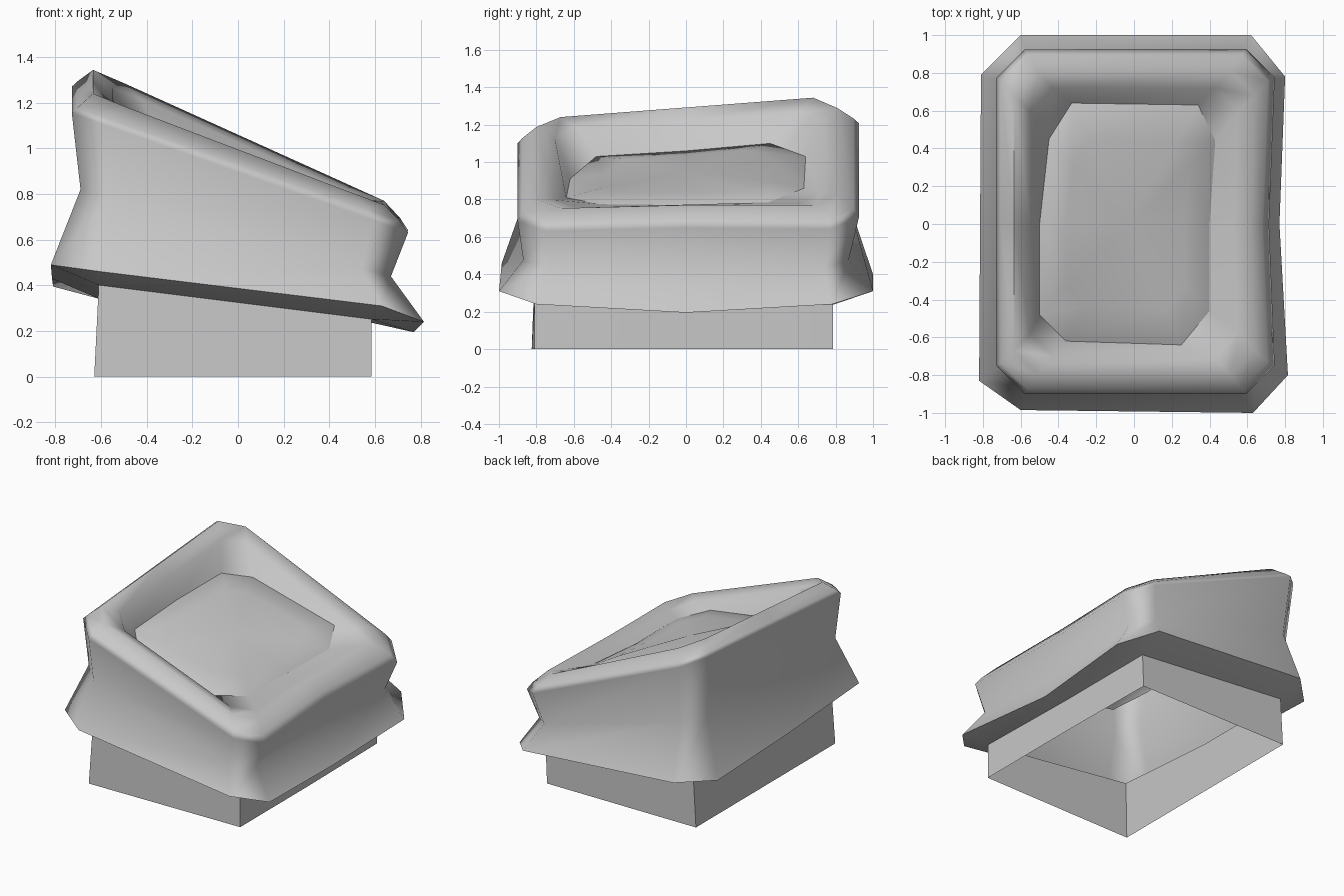
import bpy, bmesh, math

if "Cube" in bpy.data.objects:
    bpy.data.objects.remove(bpy.data.objects["Cube"])

grey = bpy.data.materials.new("plain grey")
grey.diffuse_color = (0.58, 0.58, 0.58, 1)
grey.use_nodes = True
grey.node_tree.nodes["Principled BSDF"].inputs["Base Color"].default_value = grey.diffuse_color


def ring(x0, x1, y0, y1, cut, z, pinch=0.0):
    """Chamfered rectangle of ten points, with a middle point on each end."""
    pts = [(x0, y0 + cut), (x0 + cut, y0), (x1 - cut, y0), (x1, y0 + cut),
           (x1 - pinch, 0), (x1, y1 - cut), (x1 - cut, y1), (x0 + cut, y1),
           (x0, y1 - cut), (x0, 0)]
    return [(x, y, z(x, y)) for x, y in pts]


def loft(name, rings, cap=None, angle=60):
    """Skin a list of equal closed rings, optionally fanned to a centre point."""
    bm = bmesh.new()
    rows = [[bm.verts.new(p) for p in r] for r in rings]
    n = len(rows[0])
    for a, b in zip(rows, rows[1:]):
        for i in range(n):
            j = (i + 1) % n
            bm.faces.new((a[i], a[j], b[j], b[i]))
    if cap:
        c = bm.verts.new(cap)
        for i in range(n):
            bm.faces.new((rows[-1][i], rows[-1][(i + 1) % n], c))
    bmesh.ops.remove_doubles(bm, verts=bm.verts, dist=0.0005)
    me = bpy.data.meshes.new(name)
    bm.to_mesh(me)
    bm.free()
    me.materials.append(grey)
    ob = bpy.data.objects.new(name, me)
    bpy.context.collection.objects.link(ob)
    bpy.ops.object.select_all(action='DESELECT')
    ob.select_set(True)
    bpy.context.view_layer.objects.active = ob
    bpy.ops.object.shade_smooth_by_angle(angle=math.radians(angle))
    mod = ob.modifiers.new("even shading", 'WEIGHTED_NORMAL')
    mod.keep_sharp = True
    return ob


def crest(x, y, drop=0.0):
    """Sloping rim height, raised a little toward the back left."""
    t = min(max((y + 0.72) / 1.44, 0), 1)
    return (1.235 - 0.38 * (x + 0.63)) * (1 - t) + (1.345 - 0.452 * (x + 0.63)) * t - drop


# Flared lower edge of the collar
skirt = [(-.82, -.83, .49), (-.6, -.985, .46), (.63, -1, .31), (.815, -.8, .24),
         (.77, 0, .195), (.8, .78, .24), (.62, 1, .31), (-.6, 1, .4),
         (-.81, .79, .395), (-.815, 0, .43)]

# Visible outline of the domed panel, and its edge tucked under the rim
panel = [(-.5, -.48, 1.03), (-.36, -.62, .91), (.25, -.64, .81), (.4, -.46, .775),
         (.4, 0, .77), (.43, .44, .785), (.34, .63, .86), (-.33, .64, 1.03),
         (-.45, .45, 1.1), (-.5, 0, 1.06)]
panel_edge = [(x * 1.13, y * 1.13, z - .07) for x, y, z in panel]
centre = (-.03, 0, .945)
panel_dome = [(x * .7 - .01, y * .7, z * .7 + centre[2] * .3 + .012) for x, y, z in panel]

# Top line of the base, where the collar underside meets it
base_top = ring(-.61, .585, -.81, .785, 0,
                lambda x, y: .325 - .125 * x if y < -.1 else .288 - .088 * x)
base_bottom = [(x - .02 if x < 0 else x - (.01 if y > 0 else 0),
                y - .015 if x < 0 and y < 0 else y, 0) for x, y, z in base_top]

waist = ring(-.69, .67, -.87, .87, .13, lambda x, y: .627 - .28 * x, .03)
shoulder = ring(-.728, .745, -.9, .925, .15, lambda x, y: crest(x, y, .1 - .025 * x), .03)
upper = ring(-.705, .71, -.875, .895, .14, lambda x, y: crest(x, y, .065 - .03 * x), .03)
top = ring(-.635, .64, -.8, .81, .13, crest, .02)
lip = ring(-.55, .55, -.7, .72, .12, lambda x, y: crest(x, y, .035), .02)

loft("collar", [base_top, skirt, waist, shoulder, upper, top, lip, panel])
loft("recessed_panel", [panel_edge, panel, panel_dome], cap=centre)
loft("base", [base_bottom, base_top], angle=30)
